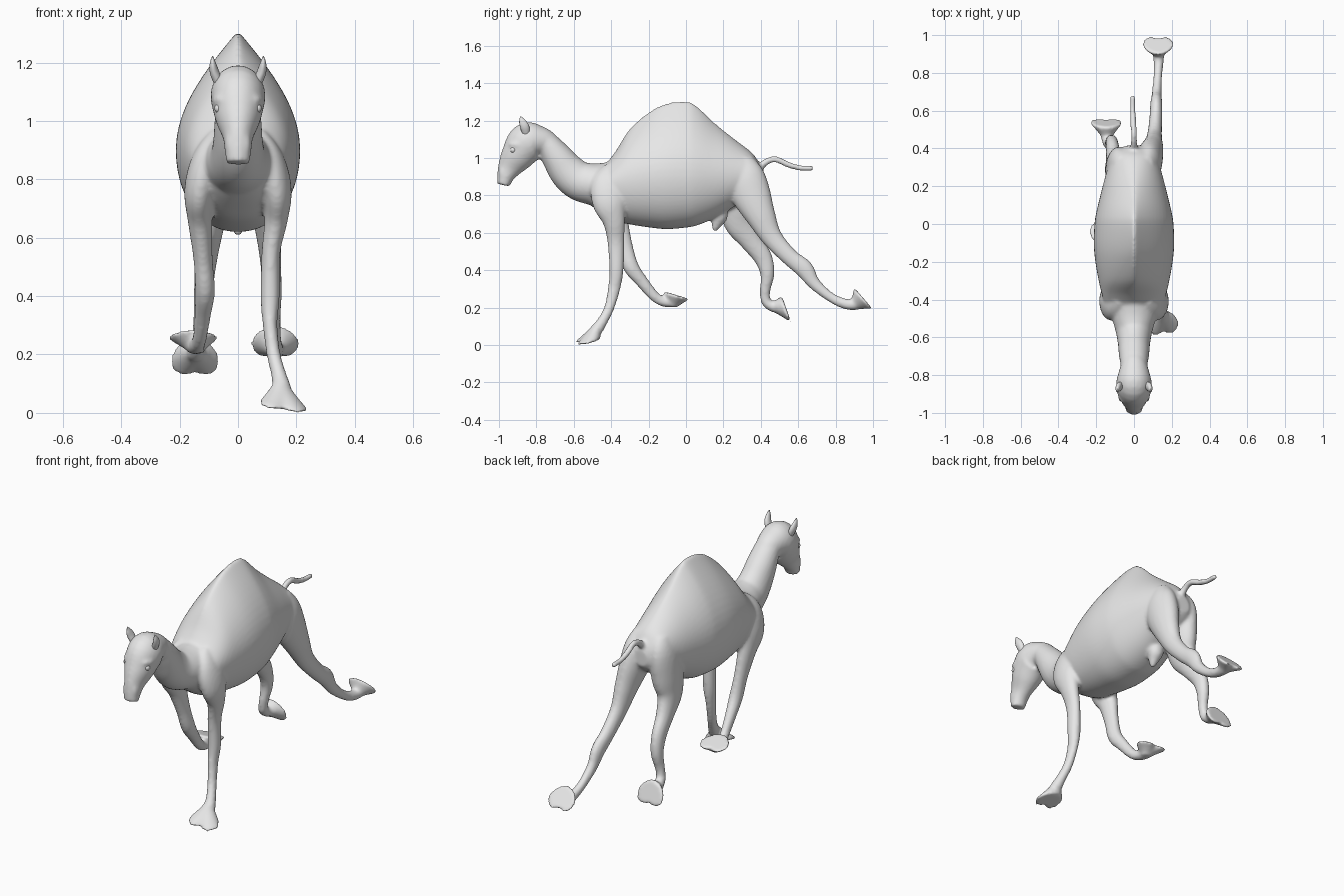
import bpy, bmesh, math
from mathutils import Vector

cube = bpy.data.objects.get("Cube")
if cube:
    bpy.data.objects.remove(cube, do_unlink=True)

grey = bpy.data.materials.new("plain grey")
grey.use_nodes = True
grey.diffuse_color = (0.8, 0.8, 0.8, 1)
grey.node_tree.nodes["Principled BSDF"].inputs["Base Color"].default_value = (0.8, 0.8, 0.8, 1)

SIDES = 28


def spline(rows, steps=5):
    """Catmull-Rom interpolation of rows of numbers."""
    out = []
    for i in range(len(rows) - 1):
        p0, p1 = rows[max(i - 1, 0)], rows[i]
        p2, p3 = rows[i + 1], rows[min(i + 2, len(rows) - 1)]
        for k in range(steps):
            t = k / steps
            out.append([0.5 * (2 * b + (c - a) * t + (2 * a - 5 * b + 4 * c - d) * t * t
                               + (3 * b - a - 3 * c + d) * t ** 3)
                        for a, b, c, d in zip(p0, p1, p2, p3)])
    out.append(list(rows[-1]))
    return out


def loft(bm, rings):
    """Closed skin through rings of equal point count."""
    loops = [[bm.verts.new(p) for p in ring] for ring in rings]
    faces = [bm.faces.new(loops[0]), bm.faces.new(loops[-1][::-1])]
    for a, b in zip(loops, loops[1:]):
        n = len(a)
        for i in range(n):
            faces.append(bm.faces.new((a[i], b[i], b[(i + 1) % n], a[(i + 1) % n])))
    bmesh.ops.recalc_face_normals(bm, faces=faces)


def tube(bm, rows):
    """Limb from rows of x, y, z, sideways radius, fore-and-aft radius."""
    pts = spline(rows)
    rings = []
    for i, p in enumerate(pts):
        c = Vector(p[:3])
        tan = (Vector(pts[min(i + 1, len(pts) - 1)][:3]) - Vector(pts[max(i - 1, 0)][:3])).normalized()
        side = Vector((1, 0, 0))
        side = (side - tan * side.dot(tan)).normalized()
        up = tan.cross(side)
        rings.append([c + side * p[3] * math.cos(a) + up * p[4] * math.sin(a)
                      for a in (2 * math.pi * k / SIDES for k in range(SIDES))])
    loft(bm, rings)


def foot(bm, ankle, sole, toe, normal, length=0.075, width=0.083):
    """Two-toed pad flaring from the ankle to a heart-shaped sole."""
    ankle, sole = Vector(ankle), Vector(sole)
    n = Vector(normal).normalized()
    t = Vector(toe)
    t = (t - n * t.dot(n)).normalized()
    s = n.cross(t)
    rings = []
    for f, g in ((0, 0), (0.25, 0.2), (0.5, 0.5), (0.72, 0.78), (0.86, 0.98), (1.0, 1.0)):
        c = ankle.lerp(sole, f)
        ring = []
        for k in range(SIDES):
            a = 2 * math.pi * k / SIDES
            d = min(a, 2 * math.pi - a)
            notch = 1 - 0.32 * g * math.exp(-(d / 0.3) ** 2)
            u = (0.026 + (length - 0.026) * g) * math.cos(a) * notch
            v = (0.026 + (width - 0.026) * g) * math.sin(a) * (1 + 0.15 * g * math.cos(a))
            ring.append(c + t * u + s * v)
        rings.append(ring)
    loft(bm, rings)


def make_object(name, bm):
    mesh = bpy.data.meshes.new(name)
    bm.to_mesh(mesh)
    bm.free()
    mesh.materials.append(grey)
    for p in mesh.polygons:
        p.use_smooth = True
    ob = bpy.data.objects.new(name, mesh)
    bpy.context.collection.objects.link(ob)
    return ob


skin = bmesh.new()

# Trunk with hump: y, half width, bottom, widest height, top, taper of the upper half
trunk = [(-.56, .05, .80, .86, .92, 1), (-.52, .10, .755, .86, .955, 1),
         (-.44, .15, .70, .84, .965, 1), (-.38, .168, .665, .865, 1.03, 1.35),
         (-.30, .187, .645, .88, 1.155, 1.9), (-.19, .206, .628, .895, 1.25, 2.4),
         (-.10, .213, .62, .90, 1.292, 2.6), (0, .209, .628, .90, 1.302, 2.6),
         (.06, .20, .64, .90, 1.275, 2.5), (.155, .177, .68, .90, 1.185, 2.0),
         (.26, .15, .74, .90, 1.10, 1.5), (.35, .122, .78, .91, 1.03, 1.2),
         (.39, .09, .81, .90, .975, 1), (.415, .04, .84, .88, .93, 1)]
RIDGE = 0.045  # half width of the rounded back line
rings = []
for y, w, zb, zm, zt, taper in spline(trunk):
    ring = []
    for k in range(64):
        a = 2 * math.pi * k / 64
        c, s = math.cos(a), math.sin(a)
        if s > 0:
            x, reach = (w - RIDGE) * abs(c) ** taper + RIDGE * abs(c), zt - zm
        else:
            x, reach = w * abs(c) ** 0.9, zm - zb
        ring.append((math.copysign(x, c), y, zm + reach * s))
    rings.append(ring)
loft(skin, rings)

# Neck
tube(skin, [(0, -.40, .85, .13, .13), (0, -.50, .86, .115, .112), (0, -.575, .88, .095, .105),
            (0, -.635, .93, .085, .098), (0, -.69, 1.005, .08, .083), (0, -.74, 1.07, .072, .067),
            (0, -.79, 1.10, .07, .06)])
# Head and muzzle
tube(skin, [(0, -.72, 1.07, .06, .06), (0, -.78, 1.09, .08, .08), (0, -.845, 1.083, .094, .108),
            (0, -.905, 1.007, .077, .088), (0, -.945, .945, .052, .064),
            (0, -.965, .90, .046, .046), (0, -.976, .855, .04, .034)])
# Brows and nostril ridges
for sx in (1, -1):
    tube(skin, [(sx * .035, -.945, 1.065, .012, .012), (sx * .06, -.93, 1.072, .016, .016),
                (sx * .08, -.895, 1.07, .012, .012)])
    tube(skin, [(sx * .02, -.975, .965, .012, .012), (sx * .028, -.985, .93, .016, .014),
                (sx * .028, -.985, .895, .014, .012)])

# Left front leg, reaching down
tube(skin, [(.07, -.38, .95, .03, .05), (.105, -.41, .86, .055, .095), (.132, -.41, .76, .052, .09),
            (.13, -.385, .66, .04, .06), (.113, -.375, .55, .032, .045), (.11, -.372, .40, .033, .038),
            (.11, -.385, .30, .025, .033), (.122, -.41, .20, .024, .027),
            (.14, -.445, .13, .026, .028), (.15, -.475, .085, .033, .033)])
foot(skin, (.147, -.48, .105), (.155, -.53, .018), (.1, -1, -.2), (-.17, .2, -1), .07)

# Right front leg, folded back
tube(skin, [(-.07, -.38, .95, .03, .05), (-.105, -.41, .86, .055, .095), (-.132, -.41, .76, .052, .09),
            (-.13, -.37, .66, .042, .062), (-.12, -.33, .53, .033, .045), (-.113, -.295, .42, .034, .042),
            (-.12, -.24, .345, .029, .034), (-.13, -.17, .262, .024, .028),
            (-.14, -.12, .232, .027, .027), (-.147, -.07, .225, .035, .025)])
foot(skin, (-.143, -.075, .207), (-.155, -.045, .265), (0, 1, -.25), (0, .3, 1))

# Left hind leg, stretched out behind
tube(skin, [(.06, .28, .98, .05, .08), (.075, .31, .90, .067, .108), (.085, .35, .80, .068, .105),
            (.10, .40, .69, .055, .08), (.108, .46, .575, .04, .056), (.115, .555, .47, .034, .046),
            (.118, .632, .407, .032, .049), (.12, .685, .33, .026, .034),
            (.125, .77, .258, .023, .026), (.13, .85, .22, .026, .028), (.13, .91, .215, .034, .028)])
foot(skin, (.13, .895, .208), (.127, .952, .246), (0, .65, -.75), (0, .75, .65))

# Right hind leg, tucked
tube(skin, [(-.06, .28, .98, .05, .08), (-.075, .30, .90, .067, .108), (-.085, .29, .77, .068, .11),
            (-.098, .29, .66, .055, .09), (-.107, .345, .56, .042, .06), (-.115, .41, .47, .035, .05),
            (-.12, .435, .38, .032, .038), (-.13, .423, .29, .025, .028),
            (-.14, .43, .23, .026, .027), (-.145, .475, .20, .034, .03)])
foot(skin, (-.143, .455, .203), (-.147, .54, .185), (0, .35, -1), (0, 1, .35))

# Tail
tube(skin, [(0, .34, .90, .035, .035), (0, .385, .94, .022, .024), (0, .43, .98, .018, .018),
            (0, .48, .993, .017, .017), (-.004, .55, .963, .016, .016),
            (-.006, .61, .947, .015, .015), (-.006, .68, .945, .014, .014)])
# Belly fold
tube(skin, [(0, .16, .78, .03, .03), (0, .18, .70, .045, .045), (0, .165, .65, .03, .03),
            (0, .152, .61, .012, .012)])

# Fuse the parts into one continuous skin
body = make_object("camel_body", skin)
remesh = body.modifiers.new("fuse", 'REMESH')
remesh.mode = 'VOXEL'
remesh.voxel_size = 0.009
remesh.use_smooth_shade = True
smooth = body.modifiers.new("soften", 'SMOOTH')
smooth.factor = 0.5
smooth.iterations = 7

# Ears and eyes
for side, sx in (("left", 1), ("right", -1)):
    bm = bmesh.new()
    tube(bm, [(sx * .066, -.855, 1.13, .016, .020), (sx * .080, -.862, 1.165, .016, .024),
              (sx * .086, -.875, 1.195, .011, .018), (sx * .087, -.885, 1.222, .002, .003)])
    make_object(side + "_ear", bm)
    bm = bmesh.new()
    bmesh.ops.create_uvsphere(bm, u_segments=16, v_segments=10, radius=0.016)
    bmesh.ops.translate(bm, verts=bm.verts, vec=(sx * .065, -.924, 1.043))
    make_object(side + "_eye", bm)
